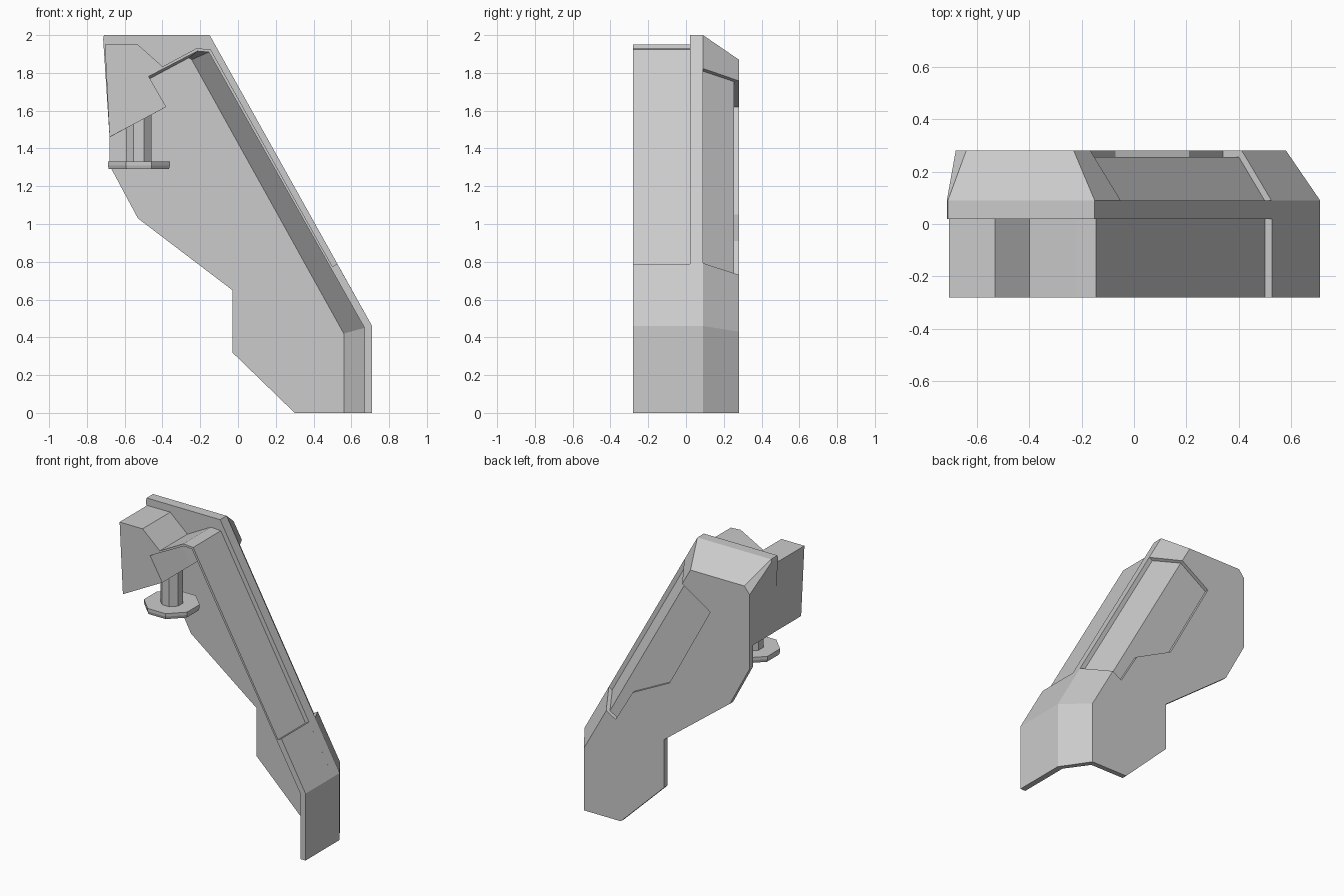
import bpy, bmesh, math

if "Cube" in bpy.data.objects:
    bpy.data.objects.remove(bpy.data.objects["Cube"])

grey = bpy.data.materials.new("plain_grey")
grey.diffuse_color = (0.6, 0.6, 0.6, 1)
grey.use_nodes = True
grey.node_tree.nodes["Principled BSDF"].inputs["Base Color"].default_value = grey.diffuse_color


def loft(name, rows):
    """Solid skinned through xz outlines, each placed at its own y."""
    bm = bmesh.new()
    rings = [[bm.verts.new((x, y, z)) for x, z in pts] for y, pts in rows]
    for a, b in zip(rings, rings[1:]):
        for i in range(len(a)):
            j = (i + 1) % len(a)
            bm.faces.new((a[i], a[j], b[j], b[i]))
    bm.faces.new(rings[0])
    bm.faces.new(rings[-1])
    bmesh.ops.recalc_face_normals(bm, faces=bm.faces[:])
    me = bpy.data.meshes.new(name)
    bm.to_mesh(me)
    bm.free()
    me.materials.append(grey)
    ob = bpy.data.objects.new(name, me)
    bpy.context.collection.objects.link(ob)
    return ob


def cut(target, cutter):
    mod = target.modifiers.new("cut", 'BOOLEAN')
    mod.operation = 'DIFFERENCE'
    mod.solver = 'EXACT'
    mod.object = cutter
    bpy.context.view_layer.objects.active = target
    bpy.ops.object.modifier_apply(modifier=mod.name)
    bpy.data.objects.remove(cutter)


def slope(x, down):
    """Height of the long sloping edge, lowered by a given amount."""
    return 1.731 - 1.791 * x - down


# Outer shell: full rim, then a chamfer towards the back
lower_left = [(0.30, 0), (-0.03, 0.32), (-0.03, 0.65), (-0.53, 1.03), (-0.68, 1.31), (-0.68, 1.46)]
rim = [(-0.71, 2), (-0.15, 2), (0.71, 0.46), (0.71, 0)] + lower_left + [(-0.714, 1.98)]
back = [(-0.64, 1.87), (-0.23, 1.87), (0.58, 0.43), (0.58, 0)] + lower_left + [(-0.68, 1.82)]
shell = loft("outer_shell", [(0.02, rim), (0.09, rim), (0.28, back)])

# Hollow interior, open at the front, bottom and lower left
beyond = [(-1.2, -0.1), (-1.2, 1.18), (-0.38, 1.62)]
wide = [(-0.475, 1.78), (-0.215, 1.915), (-0.155, 1.91), (0.67, 0.45), (0.67, -0.1)] + beyond
narrow = [(-0.475, 1.765), (-0.26, 1.88), (-0.245, 1.87), (0.56, 0.42), (0.56, -0.1)] + beyond
cut(shell, loft("interior_cutter", [(-0.1, wide), (0.09, wide), (0.245, narrow)]))

# Shallow recess wrapping the chamfer and the back face
recess = loft("recess_cutter", [(y, [(-0.18, 1.75), (-0.38, 1.62), (-0.07, 1.05), (0.21, 0.91),
                                     (0.34, 0.69), (0.41, 0.73), (0.70, 0.89), (0.12, 1.92)])
                                for y in (0.09, 0.4)])


def core(down):
    return [(-0.6, slope(-0.6, down)), (0.9, slope(0.9, down)), (0.9, -1.5),
            (-1.5, -1.5), (-1.5, slope(-0.6, down))]


cut(recess, loft("recess_floor", [(-0.1, core(0.06)), (0.09, core(0.06)), (0.255, core(0.29))]))
cut(shell, recess)

# Forward wall: lower side, inset sloping panel and folded top flap
wall = [(0.71, 0), (0.71, 0.46), (0.526, 0.789), (0.50, 0.775), (-0.145, 1.925), (-0.22, 1.93),
        (-0.48, 1.79), (-0.475, 1.78), (-0.215, 1.915), (-0.155, 1.91), (0.67, 0.45), (0.67, 0)]
loft("forward_wall", [(-0.28, wall), (0.03, wall)])

# Upper block
block = [(-0.705, 1.95), (-0.53, 1.95), (-0.395, 1.83), (-0.475, 1.785), (-0.38, 1.62), (-0.68, 1.46)]
loft("upper_block", [(-0.28, block), (0.03, block)])


# Post and foot disc hanging under the block
def drum(name, r1, r2, z0, z1):
    bpy.ops.mesh.primitive_cone_add(vertices=8, radius1=r1, radius2=r2, depth=z1 - z0,
                                    location=(-0.525, 0.03, (z0 + z1) / 2),
                                    rotation=(0, 0, math.pi / 8))
    ob = bpy.context.object
    ob.name = name
    ob.data.materials.append(grey)


drum("post", 0.073, 0.073, 1.31, 1.59)
drum("foot_disc_lower", 0.172, 0.178, 1.29, 1.31)
drum("foot_disc_upper", 0.178, 0.178, 1.31, 1.33)
